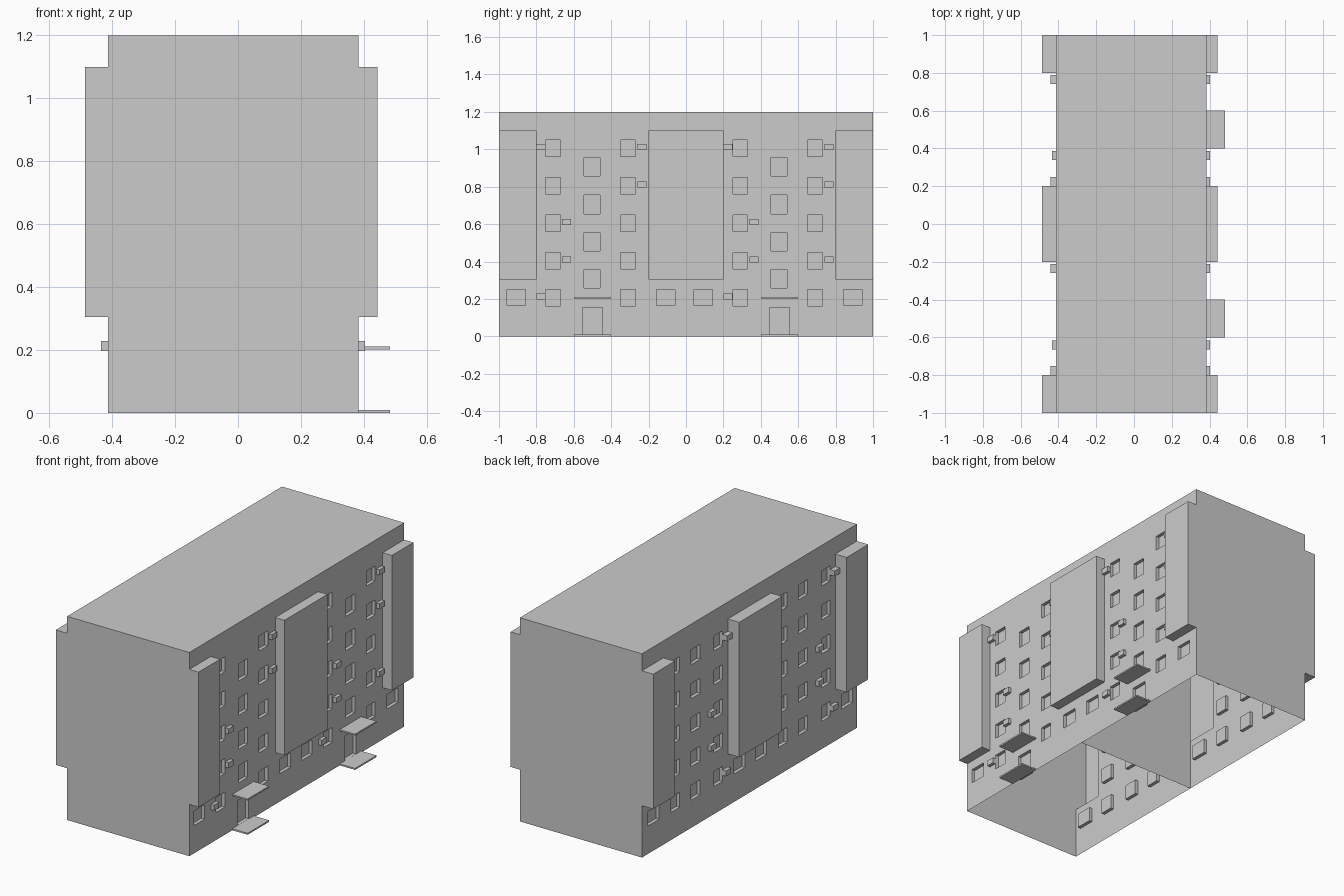
import bpy
import bmesh
from mathutils import Vector

cube = bpy.data.objects.get("Cube")
if cube:
    bpy.data.objects.remove(cube, do_unlink=True)

grey = bpy.data.materials.new("concrete_grey")
grey.use_nodes = True
grey.diffuse_color = (0.6, 0.6, 0.6, 1)
grey.node_tree.nodes["Principled BSDF"].inputs["Base Color"].default_value = (0.6, 0.6, 0.6, 1)

LEFT, RIGHT, HEIGHT = -0.413, 0.383, 1.2
RECESS = -0.02
BAYS = [(-1, -0.8), (-0.2, 0.2), (0.8, 1)]
ROWS = [0.207, 0.405, 0.605, 0.805, 1.005]
MODULES = (-1, 0)


def finish(bm, name):
    bmesh.ops.remove_doubles(bm, verts=bm.verts, dist=0.0001)
    mesh = bpy.data.meshes.new(name)
    bm.to_mesh(mesh)
    bm.free()
    mesh.materials.append(grey)
    obj = bpy.data.objects.new(name, mesh)
    bpy.context.collection.objects.link(obj)
    return obj


def quad(bm, points, outward):
    """Add a face that points along the outward direction."""
    face = bm.faces.new([bm.verts.new(p) for p in points])
    face.normal_update()
    if face.normal.dot(Vector(outward)) < 0:
        face.normal_flip()


def box(name, x0, x1, y0, y1, z0, z1):
    bm = bmesh.new()
    bmesh.ops.create_cube(bm, size=1)
    for v in bm.verts:
        v.co = ((x0, x1)[v.co.x > 0], (y0, y1)[v.co.y > 0], (z0, z1)[v.co.z > 0])
    return finish(bm, name)


def opening(y, z, width, height):
    return (y - width / 2, y + width / 2, z - height / 2, z + height / 2, RECESS)


def openings(entrance_side):
    """Windows and doors of one long side, repeated for both modules."""
    result = []
    for m in MODULES:
        for y, w in ((0.092, 0.1), (0.892, 0.1)):
            result.append(opening(m + y, ROWS[0], w, 0.085))
        for z in ROWS:
            for y in (0.29, 0.69):
                result.append(opening(m + y, z, 0.08, 0.088))
            if not entrance_side:
                result.append(opening(m + 0.5, z, 0.085, 0.088))
        if entrance_side:
            for z in (0.307, 0.505, 0.705, 0.907):
                result.append(opening(m + 0.498, z, 0.085, 0.1))
            result.append(opening(m + 0.5, 0.082, 0.105, 0.145))
    return result


def facade(name, wall_x, sign, bay_depth, holes):
    """Stepped wall: every grid cell sits at the depth of its bay or opening."""
    rects = holes + [(a, b, 0.305, 1.1, bay_depth) for a, b in BAYS]
    ys = sorted({-1, 1} | {round(v, 4) for r in rects for v in r[:2]})
    zs = sorted({0, HEIGHT} | {round(v, 4) for r in rects for v in r[2:4]})

    def level(i, j):
        if not (0 <= i < len(ys) - 1 and 0 <= j < len(zs) - 1):
            return 0
        y, z = (ys[i] + ys[i + 1]) / 2, (zs[j] + zs[j + 1]) / 2
        for y0, y1, z0, z1, depth in rects:
            if y0 < y < y1 and z0 < z < z1:
                return depth
        return 0

    bm = bmesh.new()
    for i in range(len(ys)):
        for j in range(len(zs)):
            d = level(i, j)
            x = wall_x + sign * d
            inside_y, inside_z = i < len(ys) - 1, j < len(zs) - 1
            if inside_y and inside_z:
                a, b, c, e = ys[i], ys[i + 1], zs[j], zs[j + 1]
                quad(bm, [(x, a, c), (x, b, c), (x, b, e), (x, a, e)], (sign, 0, 0))
            # Reveals between this cell and the cells before and below it
            before, below = level(i - 1, j), level(i, j - 1)
            if inside_z and before != d:
                x2, y = wall_x + sign * before, ys[i]
                quad(bm, [(x, y, zs[j]), (x2, y, zs[j]), (x2, y, zs[j + 1]), (x, y, zs[j + 1])],
                     (0, before - d, 0))
            if inside_y and below != d:
                x2, z = wall_x + sign * below, zs[j]
                quad(bm, [(x, ys[i], z), (x2, ys[i], z), (x2, ys[i + 1], z), (x, ys[i + 1], z)],
                     (0, 0, below - d))
    finish(bm, name)


# Long walls with bays and recessed openings
facade("entrance_wall", RIGHT, 1, 0.06, openings(True))
facade("rear_wall", LEFT, -1, 0.074, openings(False))

# Roof, gable walls and the dividing wall; the underside stays open
bm = bmesh.new()
quad(bm, [(LEFT, -1, HEIGHT), (RIGHT, -1, HEIGHT), (RIGHT, 1, HEIGHT), (LEFT, 1, HEIGHT)], (0, 0, 1))
finish(bm, "roof")
for name, y, facing in (("front_gable", -1, -1), ("back_gable", 1, 1), ("dividing_wall", 0, 1)):
    bm = bmesh.new()
    quad(bm, [(LEFT, y, 0), (RIGHT, y, 0), (RIGHT, y, HEIGHT), (LEFT, y, HEIGHT)], (0, facing, 0))
    finish(bm, name)

# Entrance canopies and steps
for m in MODULES:
    for name, z in (("canopy", 0.202), ("entrance_step", 0)):
        box(name, RIGHT, RIGHT + 0.1, m + 0.4, m + 0.6, z, z + 0.009)

# Air conditioners beside the windows, on both long sides
UNITS = {-0.775: (0, 4), -0.64: (1, 2), -0.235: (3, 4),
         0.225: (0, 4), 0.363: (1, 2), 0.765: (1, 3, 4)}
for y, rows in UNITS.items():
    for row in rows:
        z = ROWS[row] + 0.006
        box("air_conditioner", RIGHT, RIGHT + 0.02, y - 0.024, y + 0.024, z - 0.016, z + 0.016)
        depth = 0.03 if row > 2 else 0.022
        box("air_conditioner", LEFT - depth, LEFT, y - 0.024, y + 0.024, z - 0.016, z + 0.016)
